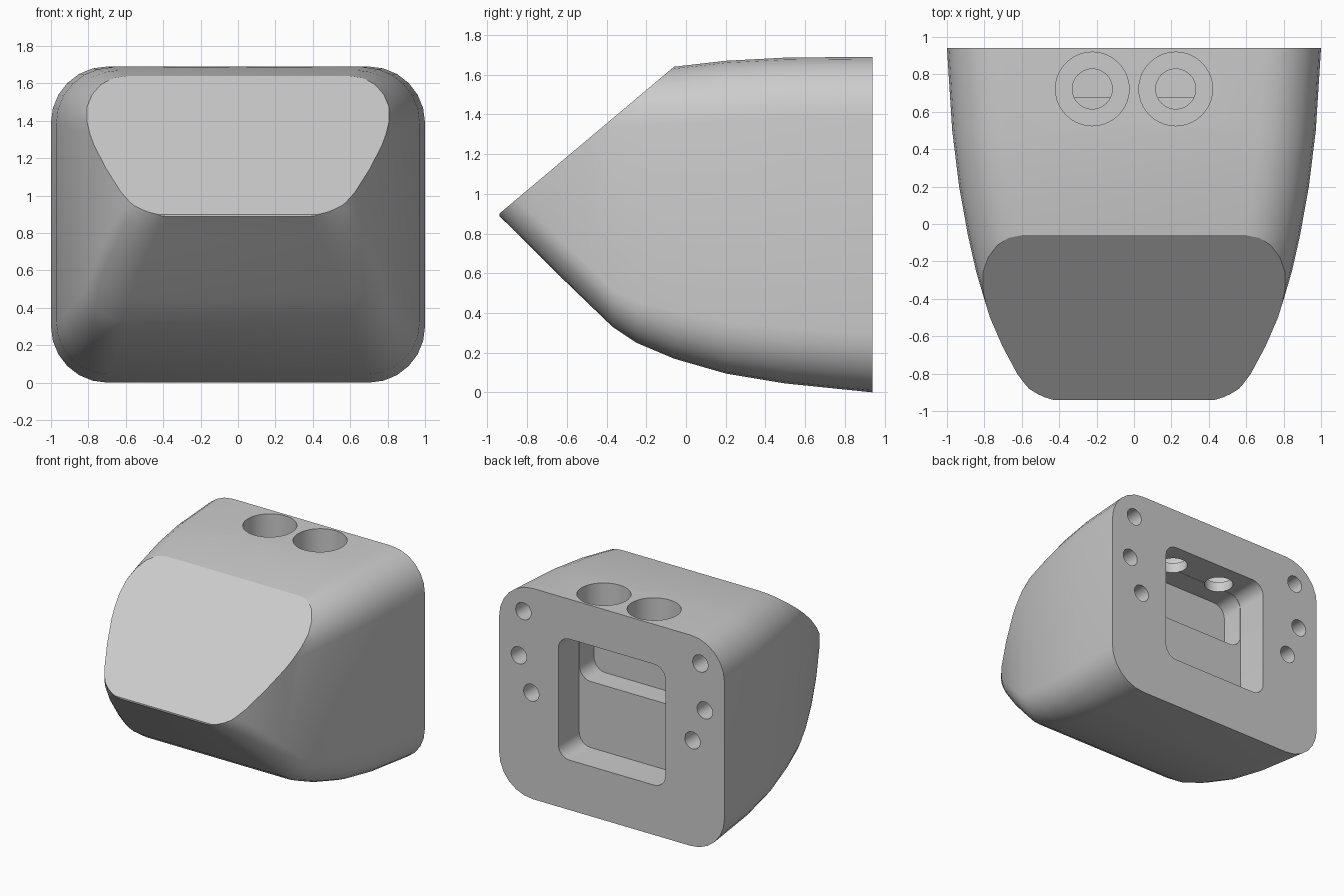
import bpy, bmesh, math
from mathutils import Vector, Matrix

if "Cube" in bpy.data.objects:
    bpy.data.objects.remove(bpy.data.objects["Cube"])


def rounded_rect(w, zb, zt, rb, rt, seg=6):
    """Rounded rectangle in the XZ plane, counter-clockwise."""
    pts = []
    for cx, cz, r, start in ((w - rb, zb + rb, rb, -90), (w - rt, zt - rt, rt, 0),
                             (-w + rt, zt - rt, rt, 90), (-w + rb, zb + rb, rb, 180)):
        for i in range(seg + 1):
            a = math.radians(start + 90 * i / seg)
            pts.append((cx + r * math.cos(a), cz + r * math.sin(a)))
    return pts


def finish(bm, name):
    bmesh.ops.recalc_face_normals(bm, faces=bm.faces)
    me = bpy.data.meshes.new(name)
    bm.to_mesh(me)
    bm.free()
    ob = bpy.data.objects.new(name, me)
    bpy.context.collection.objects.link(ob)
    return ob


def loft(sections):
    """Skin rounded-rectangle sections (y, w, zb, zt, rb, rt) along y."""
    bm = bmesh.new()
    rings = [[bm.verts.new((x, s[0], z)) for x, z in rounded_rect(*s[1:])] for s in sections]
    n = len(rings[0])
    for a, b in zip(rings, rings[1:]):
        for i in range(n):
            j = (i + 1) % n
            bm.faces.new((a[i], a[j], b[j], b[i]))
    bm.faces.new(rings[0])
    bm.faces.new(rings[-1])
    bmesh.ops.recalc_face_normals(bm, faces=bm.faces)
    return bm


def cylinder(name, center, radius, depth, along_y=False):
    bm = bmesh.new()
    m = Matrix.Translation(center)
    if along_y:
        m = m @ Matrix.Rotation(math.pi / 2, 4, 'X')
    bmesh.ops.create_cone(bm, cap_ends=True, segments=40, radius1=radius,
                          radius2=radius, depth=depth, matrix=m)
    return finish(bm, name)


# Tapered housing body
bm = loft([
    (0.94, 1.0, 0.0, 1.69, 0.30, 0.30),
    (0.50, 0.972, 0.045, 1.686, 0.28, 0.30),
    (0.20, 0.935, 0.095, 1.67, 0.26, 0.30),
    (-0.06, 0.888, 0.17, 1.64, 0.24, 0.29),
    (-0.25, 0.845, 0.25, 1.61, 0.21, 0.27),
    (-0.37, 0.81, 0.33, 1.59, 0.19, 0.26),
    (-0.50, 0.77, 0.455, 1.57, 0.19, 0.25),
    (-0.65, 0.705, 0.60, 1.54, 0.18, 0.25),
    (-0.80, 0.625, 0.75, 1.50, 0.17, 0.25),
    (-0.88, 0.565, 0.83, 1.48, 0.15, 0.25),
    (-0.94, 0.50, 0.888, 1.46, 0.12, 0.25)])

# Sloping flat face across the front
cut = bmesh.ops.bisect_plane(bm, geom=bm.verts[:] + bm.edges[:] + bm.faces[:], dist=1e-5,
                             plane_co=Vector((0, -0.06, 1.64)),
                             plane_no=Vector((0, -0.74, 0.88)), clear_outer=True)
bmesh.ops.contextual_create(bm, geom=[e for e in cut['geom_cut'] if isinstance(e, bmesh.types.BMEdge)])
body = finish(bm, "housing_body")

# Rear cavity: full-height opening plus a deeper upper pocket
cutters = [
    finish(loft([(1.1, 0.475, 0.40, 1.37, 0.1, 0.1), (0.675, 0.475, 0.40, 1.37, 0.1, 0.1)]),
           "opening_cutter"),
    finish(loft([(1.0, 0.473, 0.93, 1.368, 0.1, 0.1), (0.49, 0.473, 0.93, 1.368, 0.1, 0.1)]),
           "pocket_cutter")]

for s in (-1, 1):
    # Counterbored holes through the top
    cutters.append(cylinder("counterbore_cutter", (s * 0.223, 0.722, 1.67), 0.197, 0.44))
    cutters.append(cylinder("bolt_cutter", (s * 0.223, 0.722, 1.40), 0.107, 0.4))
    # Blind mounting holes in the back
    for x, z in ((0.785, 1.485), (0.825, 1.12), (0.715, 0.85)):
        cutters.append(cylinder("mount_hole_cutter", (s * x, 0.84, z), 0.068, 0.6, True))

bpy.context.view_layer.objects.active = body
body.select_set(True)
for c in cutters:
    c.hide_render = True
    mod = body.modifiers.new(c.name, 'BOOLEAN')
    mod.operation = 'DIFFERENCE'
    mod.solver = 'EXACT'
    mod.object = c
    bpy.ops.object.modifier_apply(modifier=mod.name)
for c in cutters:
    bpy.data.objects.remove(c)

bpy.ops.object.shade_smooth_by_angle(angle=math.radians(25))
